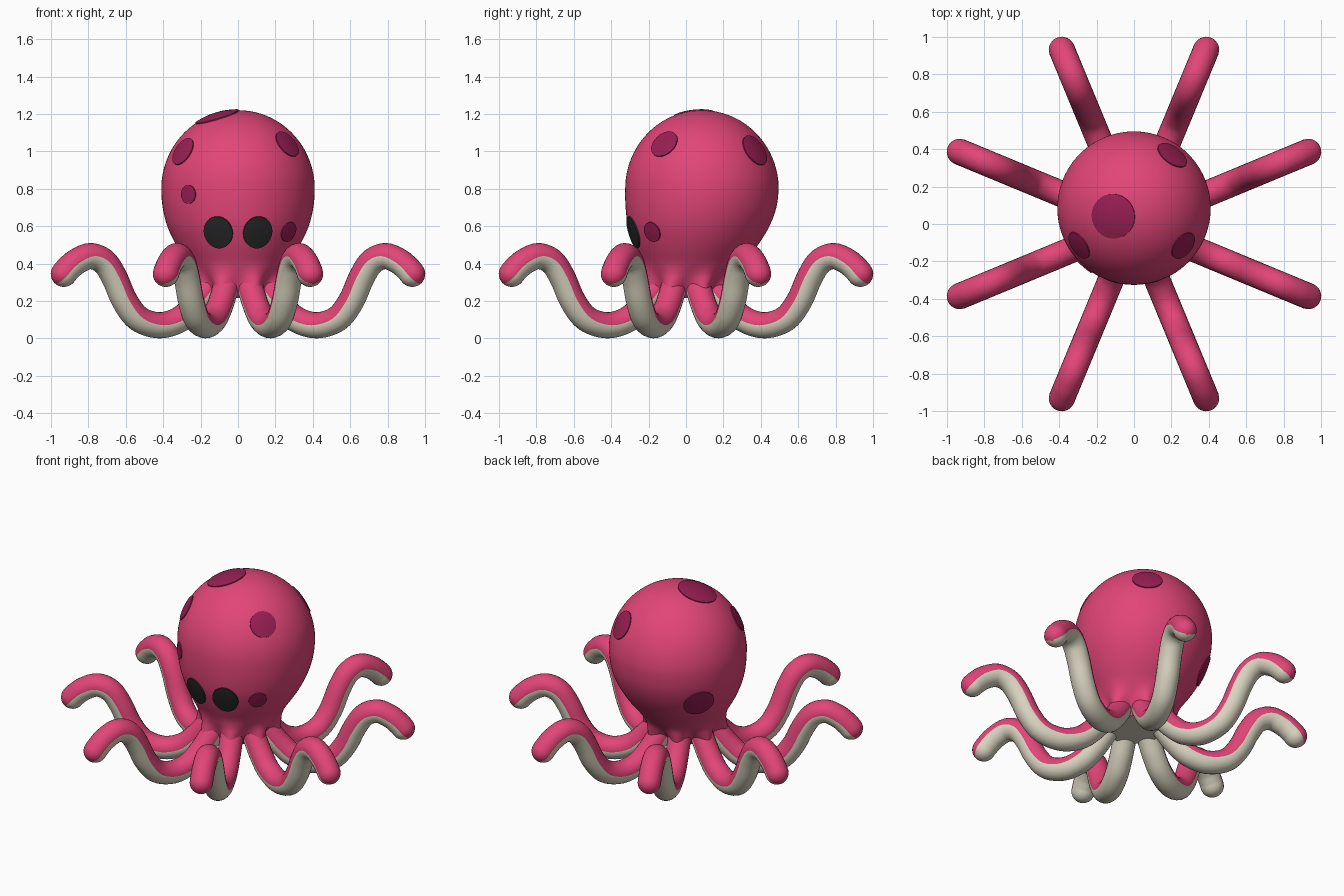
import bpy, bmesh
from math import sin, cos, pi, radians
from mathutils import Vector
from mathutils.bvhtree import BVHTree

cube = bpy.data.objects.get("Cube")
if cube:
    bpy.data.objects.remove(cube, do_unlink=True)


def material(name, rgb):
    m = bpy.data.materials.new(name)
    m.use_nodes = True
    m.diffuse_color = (*rgb, 1)
    m.node_tree.nodes["Principled BSDF"].inputs["Base Color"].default_value = (*rgb, 1)
    return m


PINK = material("pink skin", (0.76, 0.06, 0.19))
PALE = material("pale underside", (0.70, 0.66, 0.53))
SPOT = material("dark magenta spot", (0.32, 0.014, 0.085))
BLACK = material("black eye", (0.02, 0.02, 0.02))


def smooth_path(points, steps):
    """Catmull-Rom samples through the points."""
    pts = [Vector(p) for p in points]
    pts = [2 * pts[0] - pts[1]] + pts + [2 * pts[-1] - pts[-2]]
    out = []
    for a, b, c, d in zip(pts, pts[1:], pts[2:], pts[3:]):
        for i in range(steps):
            t = i / steps
            out.append(0.5 * (2 * b + (c - a) * t + (2 * a - 5 * b + 4 * c - d) * t ** 2
                              + (3 * b - a - 3 * c + d) * t ** 3))
    return out + [pts[-2]]


def loft(bm, rings, close_start=False, close_end=False):
    """Skin a list of closed rings, returning the side faces ring by ring."""
    rows = [[bm.verts.new(co) for co in ring] for ring in rings]
    n = len(rows[0])
    bands = [[bm.faces.new((a[i], a[(i + 1) % n], b[(i + 1) % n], b[i])) for i in range(n)]
             for a, b in zip(rows, rows[1:])]
    if close_start:
        bm.faces.new(rows[0][::-1]).material_index = 1
    if close_end:
        bm.faces.new(rows[-1])
    return bands


def to_mesh(bm, name, mats):
    bmesh.ops.recalc_face_normals(bm, faces=bm.faces[:])
    for f in bm.faces:
        f.smooth = True
    me = bpy.data.meshes.new(name)
    bm.to_mesh(me)
    for m in mats:
        me.materials.append(m)
    return me


def add_object(name, me, turn=0):
    ob = bpy.data.objects.new(name, me)
    ob.rotation_euler.z = turn
    bpy.context.collection.objects.link(ob)
    return ob


# Head and neck: profile of (radius, height, backward shift, lobe flare)
profile = [(0.165, 0.215, 0, 0.07), (0.185, 0.25, 0, 0.075), (0.212, 0.30, 0.01, 0.045),
           (0.24, 0.35, 0.02, 0.015), (0.276, 0.41, 0.035, 0), (0.332, 0.50, 0.053, 0),
           (0.378, 0.60, 0.068, 0), (0.403, 0.70, 0.08, 0)]
profile += [(0.41 * cos(a), 0.80 + 0.42 * sin(a), 0.085, 0)
            for a in (radians(d) for d in range(0, 90, 10))]
profile.append((0.004, 1.22, 0.085, 0))
SEG = 96
rings = []
for r, z, shift, flare in smooth_path(profile, 5):
    ring = []
    for i in range(SEG):
        a = 2 * pi * i / SEG
        rad = r + flare * (0.5 - 0.5 * cos(8 * a + pi) * -1) if flare > 0 else r
        ring.append((rad * cos(a), rad * sin(a) + shift, z))
    rings.append(ring)
bm = bmesh.new()
loft(bm, rings, close_start=True, close_end=True)
head_mesh = to_mesh(bm, "head", [PINK, PALE])
surface = BVHTree.FromBMesh(bm)
bm.free()
head = add_object("head", head_mesh)
bpy.context.view_layer.objects.active = head
head.select_set(True)
bpy.ops.object.shade_smooth_by_angle(angle=radians(50))

# Tentacle: round tube along an S curve in (distance, height), pale below
R, SIDES = 0.07, 24
path = smooth_path([(0.14, 0.31), (0.20, 0.235), (0.26, 0.165), (0.34, 0.10), (0.455, 0.07),
                    (0.575, 0.105), (0.655, 0.20), (0.715, 0.325), (0.775, 0.41),
                    (0.855, 0.44), (0.935, 0.41), (0.985, 0.37), (1.008, 0.345)], 5)
rings = []


def tube_ring(p, t, rad):
    n = Vector((-t.y, t.x))
    rings.append([(p.x + n.x * rad * cos(a), rad * sin(a), p.y + n.y * rad * cos(a))
                  for a in (2 * pi * i / SIDES for i in range(SIDES))])


for i, p in enumerate(path):
    tangent = (path[min(i + 1, len(path) - 1)] - path[max(i - 1, 0)]).normalized()
    tube_ring(p, tangent, R)
for k in range(1, 8):
    a = k * pi / 15
    tube_ring(path[-1] + tangent * R * sin(a), tangent, R * cos(a))
bm = bmesh.new()
for band in loft(bm, rings, close_end=True):
    for i, f in enumerate(band):
        f.material_index = int(cos(2 * pi * (i + 0.5) / SIDES) < 0)
tentacle_mesh = to_mesh(bm, "tentacle", [PINK, PALE])
bm.free()
for k in range(8):
    add_object(f"tentacle_{k + 1}", tentacle_mesh, radians(22.5 + 45 * k))


# Thin round plates wrapped onto the head
def plate(name, near, width, height, mat, lift=0.006):
    centre, normal, _, _ = surface.find_nearest(Vector(near))
    u = Vector((0, 0, 1)).cross(normal).normalized()
    v = normal.cross(u)

    def ring(scale, offset):
        out = []
        for i in range(40):
            a = 2 * pi * i / 40
            p = centre + u * (width * scale * cos(a)) + v * (height * scale * sin(a))
            hit = surface.ray_cast(p + normal * 0.3, -normal)[0] or p
            out.append(hit + normal * offset)
        return out

    bm = bmesh.new()
    layers = [ring(s, lift) for s in (0.02, 0.25, 0.5, 0.75, 1)] + [ring(1, -0.003)]
    loft(bm, layers[::-1], close_end=True)
    me = to_mesh(bm, name, [mat])
    bm.free()
    ob = add_object(name, me)
    bpy.ops.object.select_all(action="DESELECT")
    ob.select_set(True)
    bpy.context.view_layer.objects.active = ob
    bpy.ops.object.shade_smooth_by_angle(angle=radians(40))


for side, name in ((1, "left_eye"), (-1, "right_eye")):
    plate(name, (side * 0.108, -0.29, 0.565), 0.08, 0.088, BLACK, 0.009)

spots = {"crown_spot": ((-0.115, 0.04, 1.20), 0.12),
         "back_left_spot": ((0.21, 0.375, 1.01), 0.09),
         "front_left_spot": ((0.265, -0.117, 1.04), 0.08),
         "front_right_spot": ((-0.295, -0.115, 1.0), 0.08),
         "brow_spot": ((-0.265, -0.228, 0.77), 0.05),
         "cheek_spot": ((0.28, -0.19, 0.565), 0.055),
         "back_right_spot": ((-0.31, 0.30, 0.59), 0.095)}
for name, (near, radius) in spots.items():
    plate(name, near, radius, radius, SPOT)
